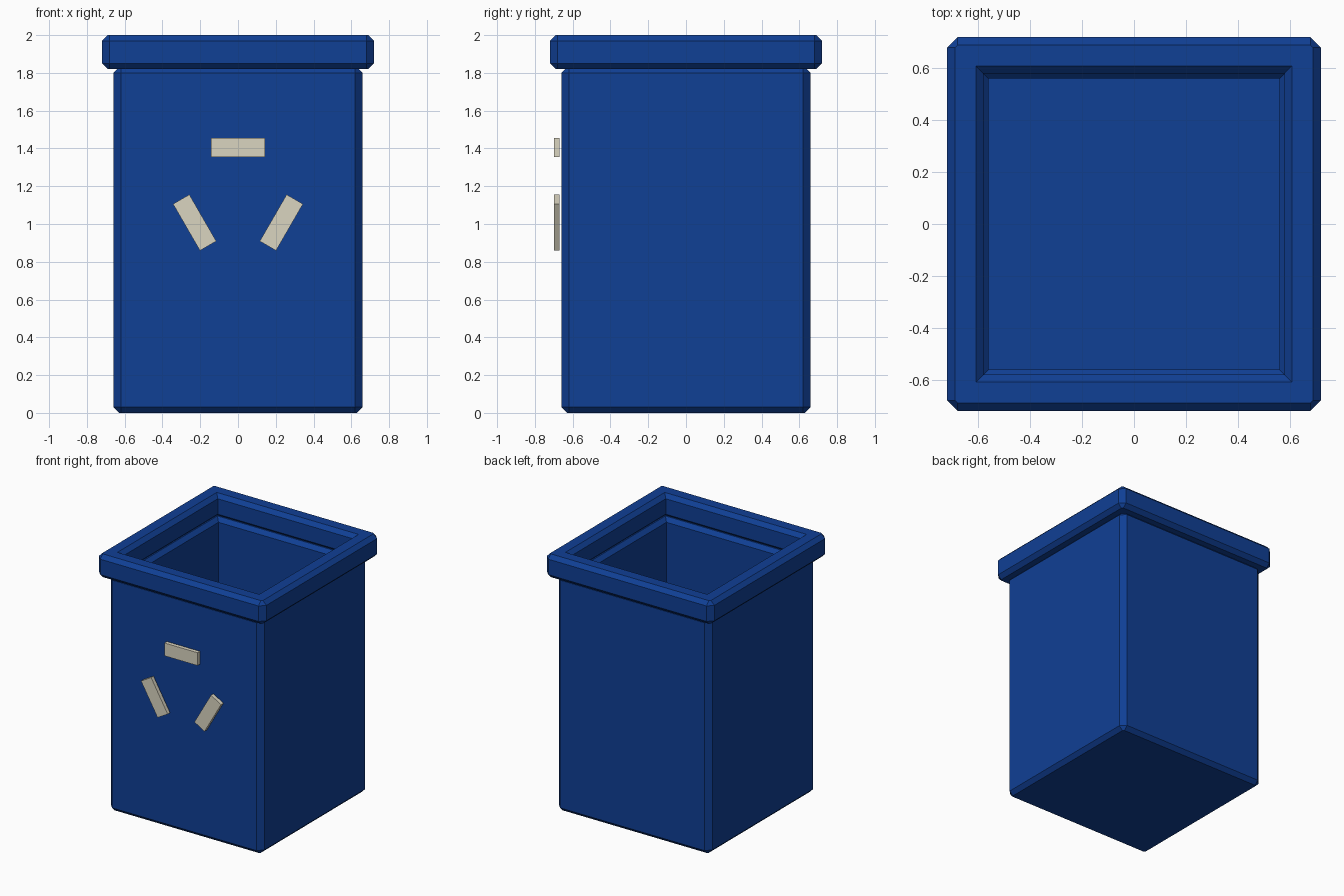
import bpy, bmesh, math
from mathutils import Matrix

if "Cube" in bpy.data.objects:
    bpy.data.objects.remove(bpy.data.objects["Cube"])


def material(name, rgb):
    m = bpy.data.materials.new(name)
    m.diffuse_color = (*rgb, 1)
    m.use_nodes = True
    m.node_tree.nodes["Principled BSDF"].inputs["Base Color"].default_value = m.diffuse_color
    return m


blue = material("deep blue", (0.005, 0.05, 0.3))
cream = material("pale cream", (0.7, 0.66, 0.53))


def finish(name, bm, mat):
    bmesh.ops.remove_doubles(bm, verts=bm.verts, dist=0.0005)
    bmesh.ops.recalc_face_normals(bm, faces=bm.faces)
    mesh = bpy.data.meshes.new(name)
    bm.to_mesh(mesh)
    bm.free()
    mesh.materials.append(mat)
    ob = bpy.data.objects.new(name, mesh)
    bpy.context.collection.objects.link(ob)
    return ob


def loft(name, profile, mat, closed):
    """Square rings (half width, corner start, z) joined in order."""
    bm = bmesh.new()
    rings = []
    for h, c, z in profile:
        pts = [(h, -c), (h, c), (c, h), (-c, h), (-h, c), (-h, -c), (-c, -h), (c, -h)]
        rings.append([bm.verts.new((x, y, z)) for x, y in pts])
    pairs = list(zip(rings, rings[1:]))
    if closed:
        pairs.append((rings[-1], rings[0]))
    else:
        bm.faces.new(rings[0])
        bm.faces.new(rings[-1])
    for a, b in pairs:
        for i in range(8):
            j = (i + 1) % 8
            bm.faces.new((a[i], a[j], b[j], b[i]))
    return finish(name, bm, mat)


# Hollow bin body with chamfered outer edges and a thick wall
loft("bin_body", [(0.63, 0.62, 0), (0.66, 0.62, 0.03), (0.66, 0.62, 1.80),
                  (0.63, 0.62, 1.83), (0.59, 0.59, 1.83), (0.56, 0.56, 1.80),
                  (0.56, 0.56, 0.10)], blue, False)

# Chamfered rim frame around the opening
loft("rim", [(0.69, 0.68, 2.0), (0.72, 0.68, 1.97), (0.72, 0.68, 1.85),
             (0.69, 0.68, 1.82), (0.61, 0.61, 1.82), (0.58, 0.58, 1.85),
             (0.58, 0.58, 1.97), (0.61, 0.61, 2.0)], blue, True)

# Three pale bars arranged in a triangle on the front
for i in range(3):
    bm = bmesh.new()
    bmesh.ops.create_cube(bm, size=1, matrix=Matrix.Translation((0, -0.685, 1.14))
                          @ Matrix.Rotation(-i * math.tau / 3, 4, 'Y')
                          @ Matrix.Translation((0, 0, 0.265))
                          @ Matrix.Diagonal((0.285, 0.03, 0.10, 1)))
    finish(f"front_bar_{i + 1}", bm, cream)
